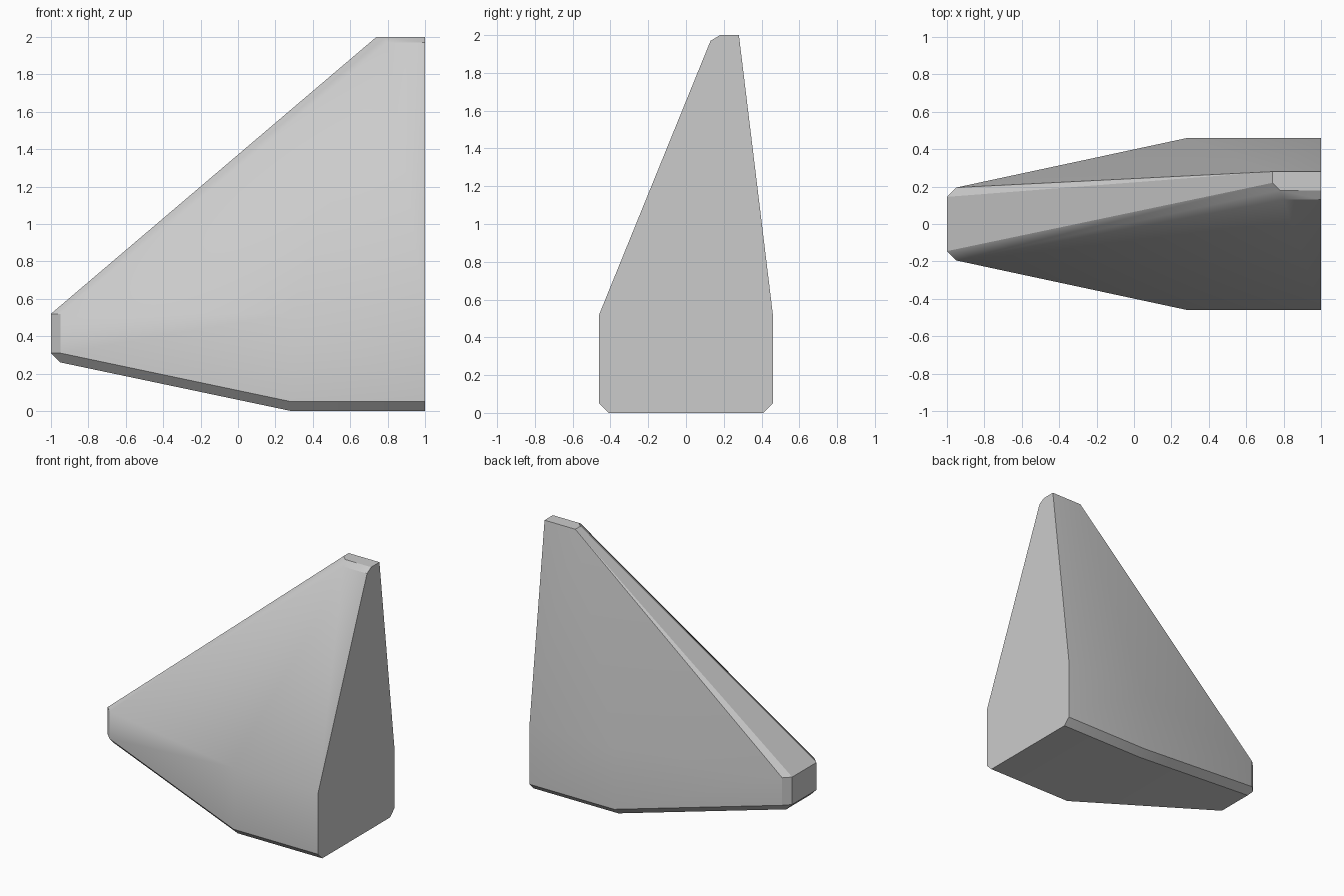
import bpy, bmesh, math

cube = bpy.data.objects.get("Cube")
if cube:
    bpy.data.objects.remove(cube, do_unlink=True)

# Plain grey surface
grey = bpy.data.materials.new("light_grey")
grey.use_nodes = True
colour = (0.6, 0.6, 0.6, 1)
grey.diffuse_color = colour
grey.node_tree.nodes["Principled BSDF"].inputs["Base Color"].default_value = colour

BEVEL = 0.05      # chamfer width
SHOULDER = 0.52   # height where the sides start to lean in


def body_section(x):
    """Lower half of the root block: straight sides with chamfered bottom."""
    pts = []
    for s in (-1, 1):
        pts += [(x, s * (0.46 - BEVEL), 0), (x, s * 0.46, BEVEL), (x, s * 0.46, SHOULDER)]
    return pts


def tip_section(x=-1, half=0.195, low=0.26):
    """Blunt outer tip with chamfered corners."""
    pts = []
    for s in (-1, 1):
        pts.append((x + BEVEL, s * (half - BEVEL), low))
        for z in (low + BEVEL, SHOULDER):
            pts += [(x, s * (half - BEVEL), z), (x + BEVEL, s * half, z)]
    return pts


# Top ridge: flat crest with a chamfer along its front
crest = [(0.74, 0.28, 2), (0.74, 0.22, 2), (0.78, 0.18, 2),
         (1, 0.28, 2), (1, 0.18, 2), (0.8, 0.13, 1.97), (1, 0.13, 1.97)]

# Skin the three groups into one solid fin
bm = bmesh.new()
for p in body_section(0.285) + body_section(1) + tip_section() + crest:
    bm.verts.new(p)
bmesh.ops.convex_hull(bm, input=bm.verts)
bmesh.ops.dissolve_limit(bm, angle_limit=math.radians(1), verts=bm.verts, edges=bm.edges)
bmesh.ops.recalc_face_normals(bm, faces=bm.faces)
mesh = bpy.data.meshes.new("fin_body")
bm.to_mesh(mesh)
bm.free()
mesh.materials.append(grey)

fin = bpy.data.objects.new("fin_body", mesh)
bpy.context.collection.objects.link(fin)
bpy.ops.object.select_all(action="DESELECT")
fin.select_set(True)
bpy.context.view_layer.objects.active = fin
bpy.ops.object.shade_smooth_by_angle(angle=math.radians(30))
